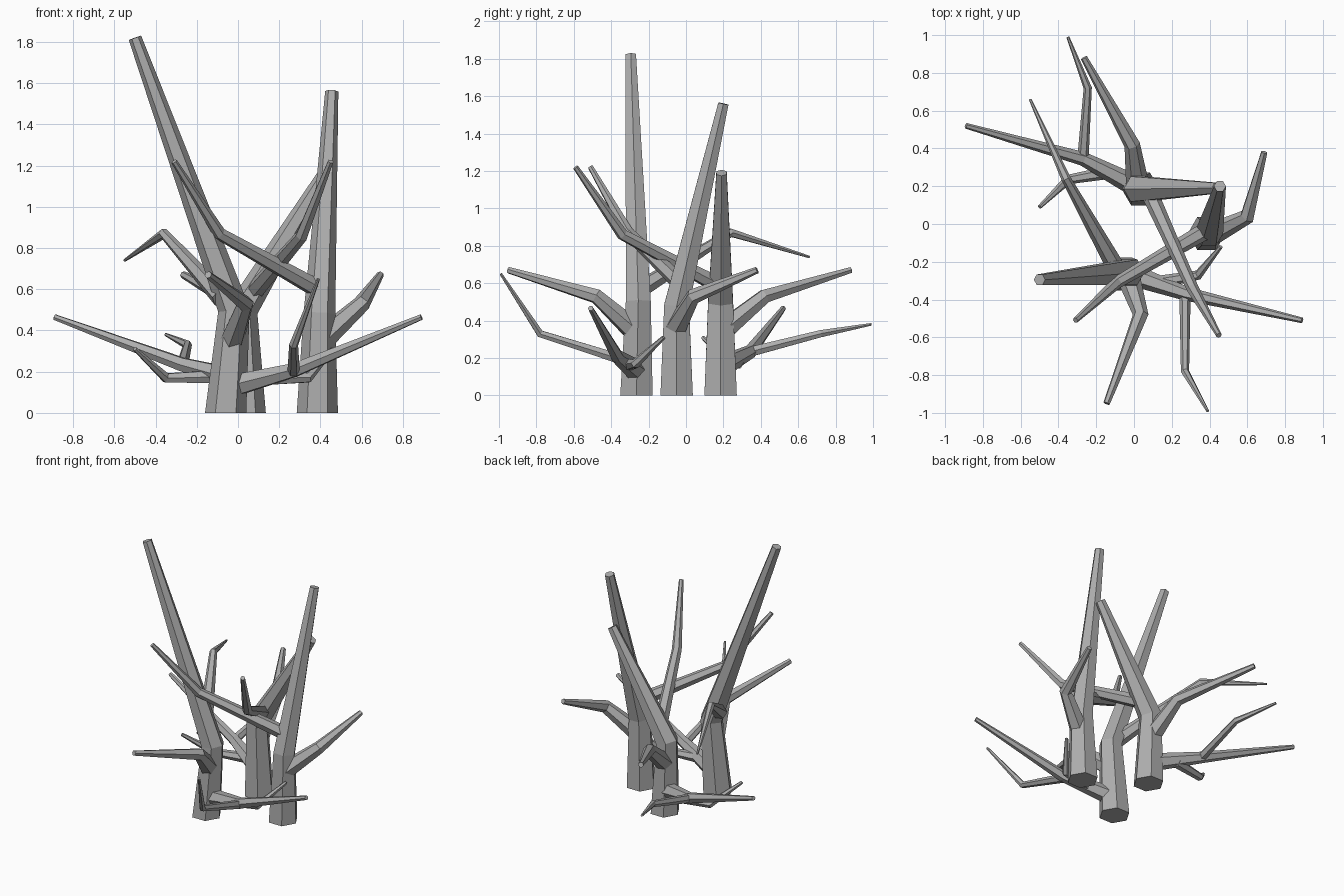
import bpy
import bmesh
import math
from mathutils import Vector

cube = bpy.data.objects.get("Cube")
if cube:
    bpy.data.objects.remove(cube, do_unlink=True)

# Single bark colour
bark = bpy.data.materials.new("grey_bark")
bark.use_nodes = True
colour = (0.42, 0.42, 0.42, 1)
bark.diffuse_color = colour
bark.node_tree.nodes["Principled BSDF"].inputs["Base Color"].default_value = colour

SIDES = 6


def limb(name, points, radii, grounded=False):
    """Tapered six-sided limb with mitred bends and flat ends."""
    pts = [Vector(p) for p in points]
    dirs = [(b - a).normalized() for a, b in zip(pts, pts[1:])]
    normals = [dirs[0]]
    normals += [(a + b).normalized() for a, b in zip(dirs, dirs[1:])]
    normals.append(dirs[-1])
    if grounded:
        normals[0] = Vector((0, 0, 1))
    # Carry one reference direction along the limb so that it does not twist
    side = Vector((1, 0, 0)) if grounded else normals[0].cross(Vector((0, 0, 1)))
    bm = bmesh.new()
    rings = []
    for p, n, r in zip(pts, normals, radii):
        side = (side - n * side.dot(n)).normalized()
        other = n.cross(side)
        ring = []
        for i in range(SIDES):
            a = math.tau * i / SIDES
            ring.append(bm.verts.new(p + r * (math.cos(a) * side + math.sin(a) * other)))
        rings.append(ring)
    for low, high in zip(rings, rings[1:]):
        for i in range(SIDES):
            j = (i + 1) % SIDES
            bm.faces.new((low[i], low[j], high[j], high[i]))
    bm.faces.new(rings[0][::-1])
    bm.faces.new(rings[-1])
    mesh = bpy.data.meshes.new(name)
    bm.to_mesh(mesh)
    bm.free()
    mesh.materials.append(bark)
    bpy.context.collection.objects.link(bpy.data.objects.new(name, mesh))


# Three leaning trunks: foot, bend and top
TRUNK = (0.1, 0.077, 0.032)
limb("front_trunk", [(-0.06, -0.265, 0), (-0.02, -0.255, 0.5), (-0.5, -0.295, 1.82)], TRUNK, True)
limb("left_trunk", [(0.385, -0.05, 0), (0.395, -0.05, 0.48), (0.455, 0.2, 1.56)], TRUNK, True)
limb("back_trunk", [(0.035, 0.185, 0), (0.02, 0.185, 0.5), (0.44, 0.19, 1.19)], TRUNK, True)

# Thick, upturned middle branches, one on each trunk
MIDDLE = (0.062, 0.042, 0.018)
limb("front_middle_branch", [(-0.03, -0.28, 0.35), (0.035, -0.48, 0.53), (-0.145, -0.95, 0.67)], MIDDLE)
limb("left_middle_branch", [(0.4, -0.06, 0.35), (0.6, 0.04, 0.53), (0.69, 0.38, 0.67)], MIDDLE)
limb("back_middle_branch", [(0.02, 0.2, 0.35), (-0.01, 0.42, 0.53), (-0.265, 0.88, 0.67)], MIDDLE)

# Long upper branches that cross between the trunks
UPPER = (0.046, 0.032, 0.015)
limb("left_upper_branch", [(0.39, -0.03, 0.6), (-0.09, -0.31, 0.87), (-0.31, -0.51, 1.22)], UPPER)
limb("back_upper_branch", [(0.07, 0.19, 0.58), (0.31, -0.34, 0.86), (0.45, -0.59, 1.22)], UPPER)
limb("front_upper_branch", [(-0.08, -0.26, 0.56), (-0.36, 0.24, 0.87), (-0.55, 0.66, 0.74)],
     (0.05, 0.025, 0.007))

# Low spreading branches
LOW = (0.058, 0.037, 0.015)
limb("front_low_branch", [(-0.01, -0.27, 0.135), (0.28, -0.37, 0.21), (0.89, -0.51, 0.465)], LOW)
limb("back_low_branch", [(0.01, 0.2, 0.16), (-0.27, 0.345, 0.235), (-0.89, 0.52, 0.465)], LOW)

# Twigs growing from the low branches
TWIG = (0.03, 0.022, 0.008)
limb("front_long_twig", [(0.27, -0.37, 0.2), (0.27, -0.78, 0.33), (0.39, -0.99, 0.65)], TWIG)
limb("back_long_twig", [(-0.27, 0.35, 0.235), (-0.245, 0.72, 0.33), (-0.35, 0.99, 0.38)], TWIG)
SHORT = (0.035, 0.026, 0.011)
limb("front_short_twig", [(0.12, -0.31, 0.165), (0.34, -0.27, 0.17), (0.46, -0.12, 0.31)], SHORT)
limb("back_short_twig", [(-0.12, 0.275, 0.175), (-0.35, 0.235, 0.17), (-0.5, 0.09, 0.31)], SHORT)
